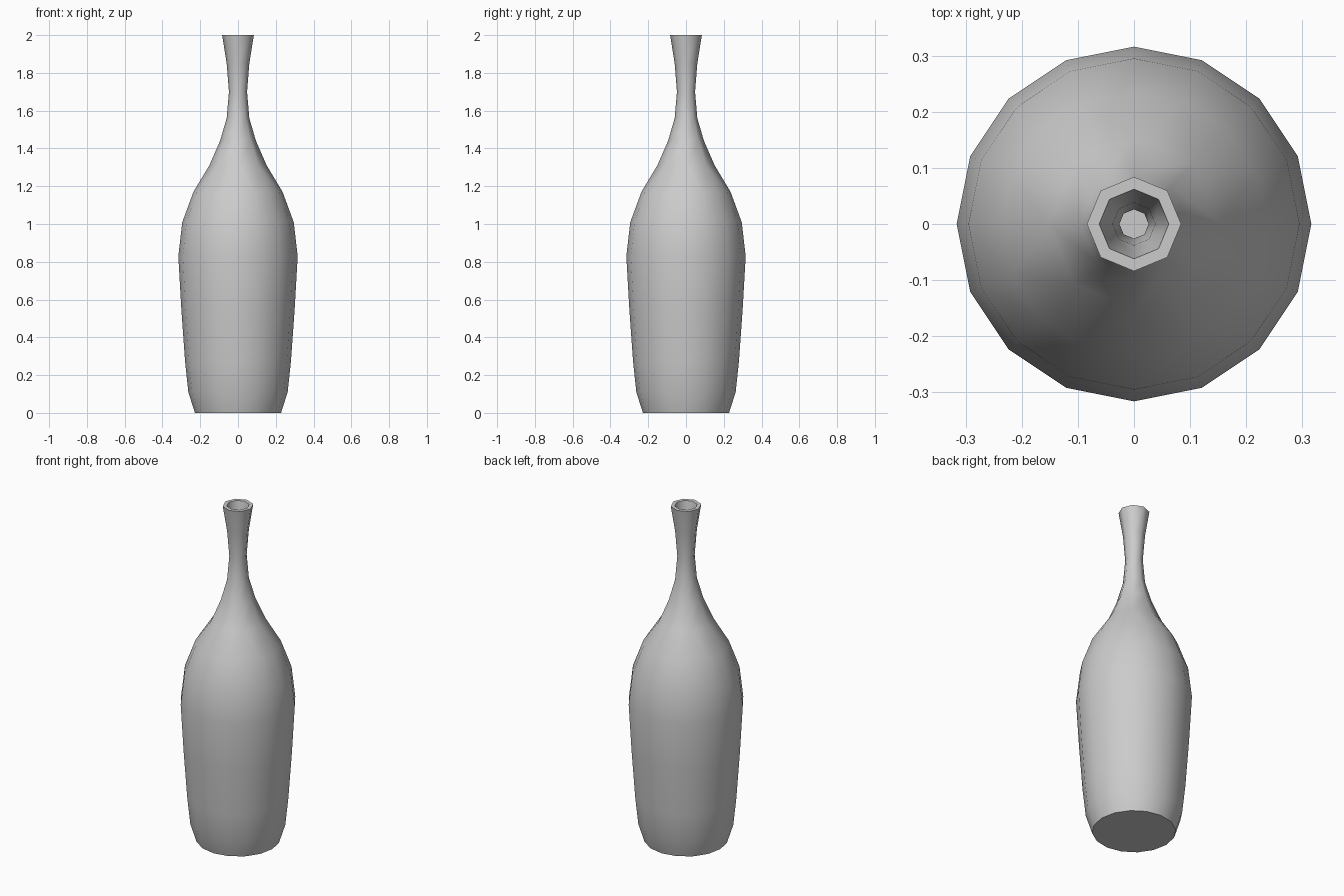
import bpy, bmesh, math

cube = bpy.data.objects.get("Cube")
if cube:
    bpy.data.objects.remove(cube, do_unlink=True)

WALL = 0.022

# Single clay colour
clay = bpy.data.materials.new("grey_clay")
clay.use_nodes = True
grey = (0.6, 0.6, 0.6, 1)
clay.diffuse_color = grey
clay.node_tree.nodes["Principled BSDF"].inputs["Base Color"].default_value = grey

# Outer silhouette: radius, height
belly = [(0.228, 0), (0.263, 0.11), (0.28, 0.27), (0.30, 0.55),
         (0.316, 0.83), (0.295, 1.01), (0.236, 1.17)]
neck = [(0.152, 1.31), (0.095, 1.44), (0.06, 1.56),
        (0.048, 1.70), (0.06, 1.85), (0.084, 2.0)]

bm = bmesh.new()


def ring(radius, z, sides):
    step = 2 * math.pi / sides
    return [bm.verts.new((radius * math.cos(i * step), radius * math.sin(i * step), z))
            for i in range(sides)]


def bridge(a, b):
    """Join two rings; the lower one may have twice the sides."""
    n = len(b)
    for i in range(n):
        j = (i + 1) % n
        if len(a) == n:
            bm.faces.new((a[i], a[j], b[j], b[i]))
        else:
            mid = a[2 * i + 1]
            bm.faces.new((a[2 * i], mid, b[i]))
            bm.faces.new((mid, b[j], b[i]))
            bm.faces.new((mid, a[2 * j], b[j]))


def shell(inset, floor):
    """Round belly narrowing to an eight-sided neck, closed below."""
    rings = [ring(r - inset, max(z, floor), 16) for r, z in belly]
    rings += [ring(r - inset, z, 8) for r, z in neck]
    for a, b in zip(rings, rings[1:]):
        bridge(a, b)
    bm.faces.new(rings[0])
    return rings[-1]


# Outer wall, inner wall and the flat lip between them
bridge(shell(0, 0), shell(WALL, WALL))
bmesh.ops.recalc_face_normals(bm, faces=bm.faces)

mesh = bpy.data.meshes.new("bottle_vase")
bm.to_mesh(mesh)
bm.free()
mesh.materials.append(clay)
vase = bpy.data.objects.new("bottle_vase", mesh)
bpy.context.collection.objects.link(vase)

# Smooth body with a crisp lip and base
bpy.ops.object.select_all(action="DESELECT")
vase.select_set(True)
bpy.context.view_layer.objects.active = vase
bpy.ops.object.shade_smooth_by_angle(angle=math.radians(60))
